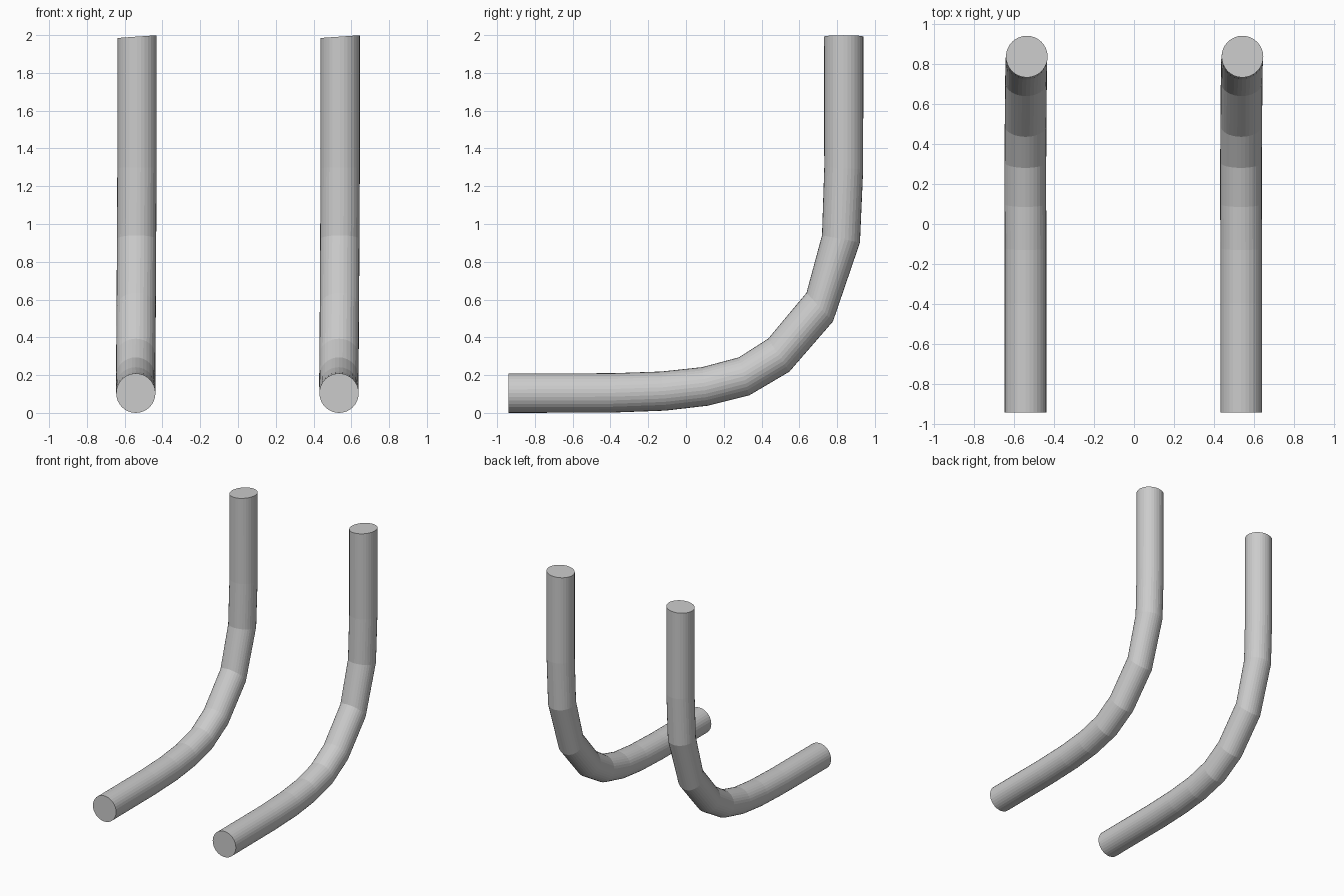
import bpy, bmesh, math

if "Cube" in bpy.data.objects:
    bpy.data.objects.remove(bpy.data.objects["Cube"])

SIDES = 32
R = 0.104
# Cross-sections along the bend: inner (y, z), outer (y, z), sideways drift
SECTIONS = [
    ((-0.94, 0.209), (-0.94, 0.0), -0.003),
    ((-0.395, 0.210), (-0.385, 0.002), -0.003),
    ((-0.13, 0.219), (-0.11, 0.012), -0.003),
    ((0.085, 0.242), (0.115, 0.038), -0.004),
    ((0.28, 0.294), (0.335, 0.093), -0.004),
    ((0.435, 0.393), (0.547, 0.218), -0.003),
    ((0.638, 0.636), (0.778, 0.484), -0.001),
    ((0.72, 0.940), (0.921, 0.902), 0.001),
    ((0.732, 1.30), (0.938, 1.29), 0.003),
    ((0.731, 1.992), (0.939, 1.992), 0.003),
]


def bent_tube(name, x):
    bm = bmesh.new()
    rings = []
    for i, ((iy, iz), (oy, oz), drift) in enumerate(SECTIONS):
        slant = 0.07 if i == len(SECTIONS) - 1 else 0.0  # slanted top cut
        ring = []
        for k in range(SIDES):
            a = 2 * math.pi * k / SIDES
            s, c = R * math.sin(a), math.cos(a)
            ring.append(bm.verts.new((
                x + drift + s,
                (iy + oy) / 2 + c * (oy - iy) / 2,
                (iz + oz) / 2 + c * (oz - iz) / 2 + slant * s)))
        rings.append(ring)
    # tube walls
    for a, b in zip(rings, rings[1:]):
        for k in range(SIDES):
            n = (k + 1) % SIDES
            bm.faces.new((a[k], a[n], b[n], b[k]))
    # end caps
    bm.faces.new(rings[0])
    bm.faces.new(rings[-1])
    bmesh.ops.recalc_face_normals(bm, faces=bm.faces)
    mesh = bpy.data.meshes.new(name)
    bm.to_mesh(mesh)
    bm.free()
    bpy.context.collection.objects.link(bpy.data.objects.new(name, mesh))


# Two identical tubes side by side
bent_tube("left_bent_tube", -0.538)
bent_tube("right_bent_tube", 0.538)
